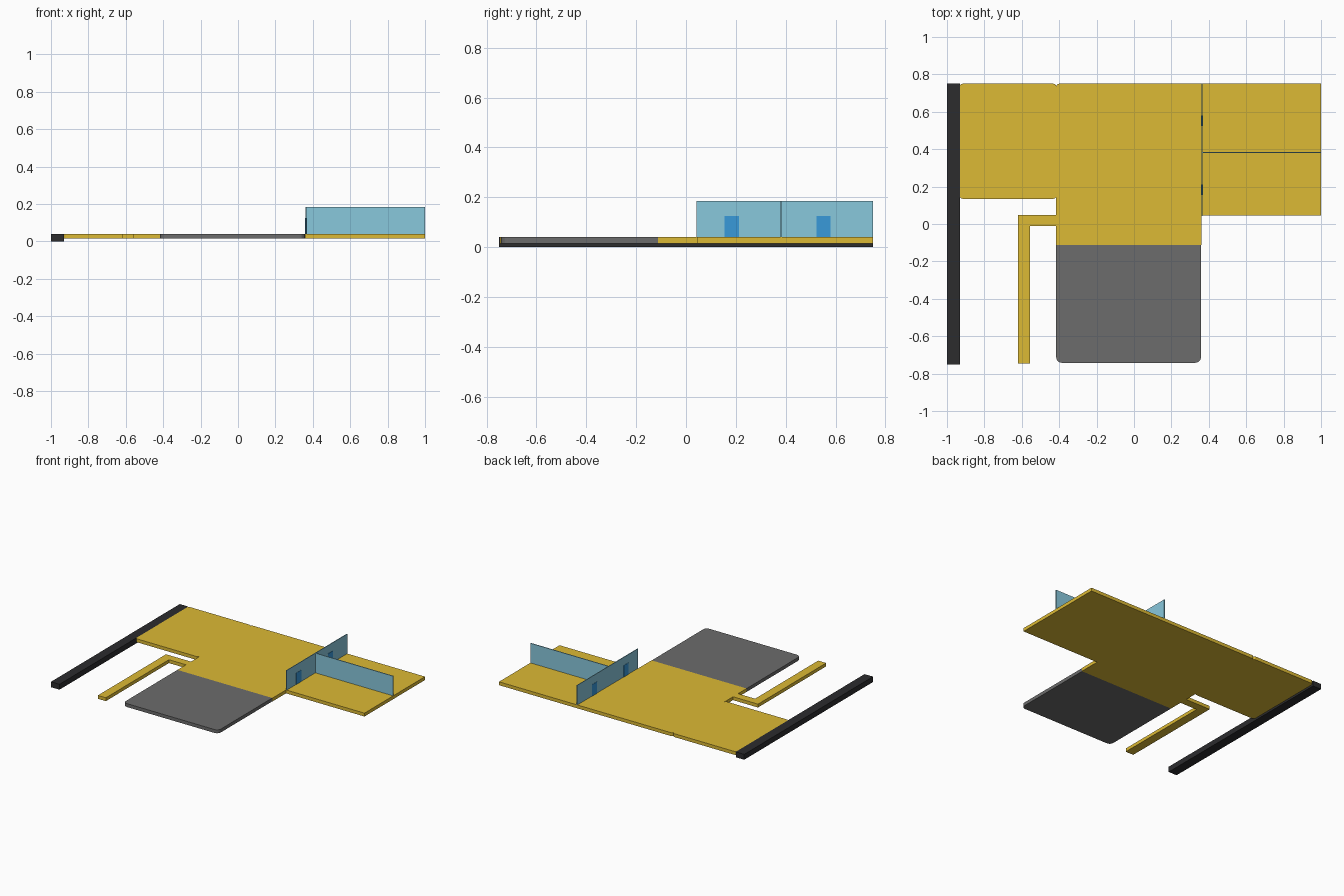
import bpy, bmesh, math

if "Cube" in bpy.data.objects:
    bpy.data.objects.remove(bpy.data.objects["Cube"])


def material(name, color):
    m = bpy.data.materials.new(name)
    m.diffuse_color = (*color, 1)
    m.use_nodes = True
    m.node_tree.nodes["Principled BSDF"].inputs["Base Color"].default_value = m.diffuse_color
    return m


YELLOW = material("yellow", (0.72, 0.49, 0.035))
BLACK = material("black", (0.025, 0.025, 0.027))
GREY = material("grey", (0.15, 0.15, 0.15))
GLASS = material("light_blue", (0.25, 0.58, 0.72))
BLUE = material("blue", (0.04, 0.32, 0.7))
Z0, Z1 = 0.015, 0.04


def slab(name, outline, z0, z1, mat):
    """Extrude an outline of (x, y, corner radius) points from z0 to z1."""
    pts = []
    n = len(outline)
    for i, (x, y, r) in enumerate(outline):
        if r == 0:
            pts.append((x, y))
            continue
        a, b = outline[i - 1], outline[(i + 1) % n]
        da, db = math.dist(a[:2], (x, y)), math.dist(b[:2], (x, y))
        u = ((a[0] - x) / da, (a[1] - y) / da)
        v = ((b[0] - x) / db, (b[1] - y) / db)
        for k in range(7):
            t = k / 6 * math.pi / 2
            p, q = r * (1 - math.sin(t)), r * (1 - math.cos(t))
            pts.append((x + u[0] * p + v[0] * q, y + u[1] * p + v[1] * q))
    bm = bmesh.new()
    face = bm.faces.new([bm.verts.new((x, y, z0)) for x, y in pts])
    ext = bmesh.ops.extrude_face_region(bm, geom=[face])
    top = [g for g in ext["geom"] if isinstance(g, bmesh.types.BMVert)]
    bmesh.ops.translate(bm, verts=top, vec=(0, 0, z1 - z0))
    bmesh.ops.recalc_face_normals(bm, faces=bm.faces[:])
    mesh = bpy.data.meshes.new(name)
    bm.to_mesh(mesh)
    bm.free()
    mesh.materials.append(mat)
    obj = bpy.data.objects.new(name, mesh)
    bpy.context.collection.objects.link(obj)
    return obj


def box(name, x0, x1, y0, y1, z0, z1, mat):
    return slab(name, [(x0, y0, 0), (x1, y0, 0), (x1, y1, 0), (x0, y1, 0)], z0, z1, mat)


# Dark beam along the left edge
box("edge_beam", -1, -0.931, -0.75, 0.75, 0, Z1, BLACK)

# Left floor with small rounded corners
slab("left_floor", [(-0.931, 0.135, 0.015), (-0.416, 0.135, 0.015),
                    (-0.416, 0.75, 0.015), (-0.931, 0.75, 0.015)], Z0, Z1, YELLOW)

# Central floor, yellow at the back and grey at the front
slab("central_floor", [(-0.416, -0.112, 0), (0.36, -0.112, 0),
                       (0.36, 0.75, 0), (-0.416, 0.75, 0.015)], Z0, Z1, YELLOW)
slab("front_floor", [(-0.416, -0.742, 0.03), (0.358, -0.742, 0.03),
                     (0.358, -0.112, 0), (-0.416, -0.112, 0)], Z0, Z1, GREY)

# Right floor under the two rooms
box("right_floor", 0.36, 1, 0.045, 0.75, Z0, Z1, YELLOW)

# L-shaped walkway
slab("walkway", [(-0.62, -0.747, 0), (-0.555, -0.747, 0), (-0.555, -0.012, 0),
                 (-0.416, -0.012, 0), (-0.416, 0.047, 0), (-0.62, 0.047, 0)], Z0, Z1, YELLOW)

# Thin partition walls
box("front_partition", 0.361, 0.366, 0.042, 0.75, Z1, 0.185, GLASS)
box("dividing_partition", 0.366, 1, 0.379, 0.385, Z1, 0.185, GLASS)

# Doors, slightly proud of the wall on both sides
for i, y in enumerate((0.155, 0.523)):
    box(f"door_{i + 1}", 0.359, 0.368, y, y + 0.057, Z1, 0.125, BLUE)
